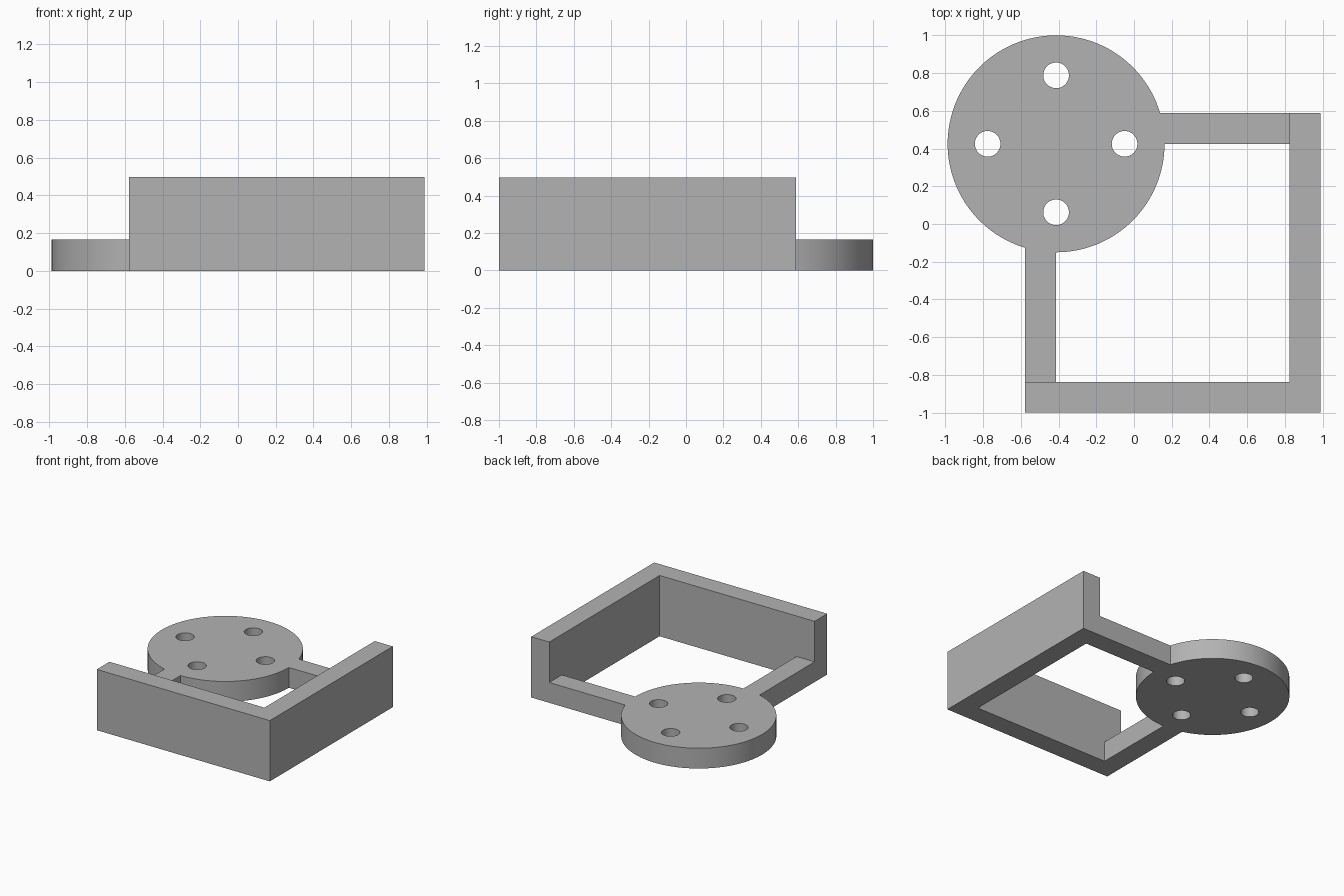
import bpy
import math

if "Cube" in bpy.data.objects:
    bpy.data.objects.remove(bpy.data.objects["Cube"])

grey = bpy.data.materials.new("plain grey")
grey.diffuse_color = (0.45, 0.45, 0.45, 1)
grey.use_nodes = True
grey.node_tree.nodes["Principled BSDF"].inputs["Base Color"].default_value = grey.diffuse_color

PLATE, WALL = 0.166, 0.497      # heights
CX, CY, R = -0.413, 0.425, 0.575  # disc centre and radius
LEFT, RIGHT, FRONT, BACK = -0.577, 0.988, -1.0, 0.588
T = 0.163                       # wall thickness


def prism(name, pts, z0, z1):
    """Straight extrusion of a counter-clockwise outline."""
    n = len(pts)
    verts = [(x, y, z) for z in (z0, z1) for x, y in pts]
    faces = [tuple(range(n))[::-1], tuple(range(n, 2 * n))]
    faces += [(i, (i + 1) % n, n + (i + 1) % n, n + i) for i in range(n)]
    mesh = bpy.data.meshes.new(name)
    mesh.from_pydata(verts, [], faces)
    mesh.materials.append(grey)
    obj = bpy.data.objects.new(name, mesh)
    bpy.context.collection.objects.link(obj)
    return obj


def circle(x, y, r, n):
    return [(x + r * math.cos(2 * math.pi * i / n),
             y + r * math.sin(2 * math.pi * i / n)) for i in range(n)]


def combine(base, other, operation):
    mod = base.modifiers.new(operation, 'BOOLEAN')
    mod.operation, mod.object, mod.solver = operation, other, 'EXACT'
    bpy.context.view_layer.objects.active = base
    bpy.ops.object.modifier_apply(modifier=mod.name)
    bpy.data.objects.remove(other)


# L-shaped tall wall along the front and right
bracket = prism("corner_bracket", [
    (LEFT, FRONT), (RIGHT, FRONT), (RIGHT, BACK), (RIGHT - T, BACK),
    (RIGHT - T, FRONT + T), (LEFT, FRONT + T)], 0, WALL)

# Low L-shaped arms, meeting inside the disc
arms = prism("arms", [
    (LEFT, FRONT + T), (LEFT + T, FRONT + T), (LEFT + T, BACK - T),
    (RIGHT - T, BACK - T), (RIGHT - T, BACK), (LEFT, BACK)], 0, PLATE)

# Round mounting disc
disc = prism("disc", circle(CX, CY, R, 128), 0, PLATE)
combine(disc, arms, 'UNION')
combine(bracket, disc, 'UNION')

# Four screw holes
for k in range(4):
    a = k * math.pi / 2
    hole = prism("hole_cutter", circle(CX + 0.363 * math.cos(a), CY + 0.363 * math.sin(a), 0.068, 48),
                 -0.1, PLATE + 0.1)
    combine(bracket, hole, 'DIFFERENCE')

# Smooth round sides, sharp edges elsewhere
bpy.ops.object.select_all(action='DESELECT')
bracket.select_set(True)
bpy.context.view_layer.objects.active = bracket
bpy.ops.object.shade_smooth_by_angle(angle=math.radians(30))
